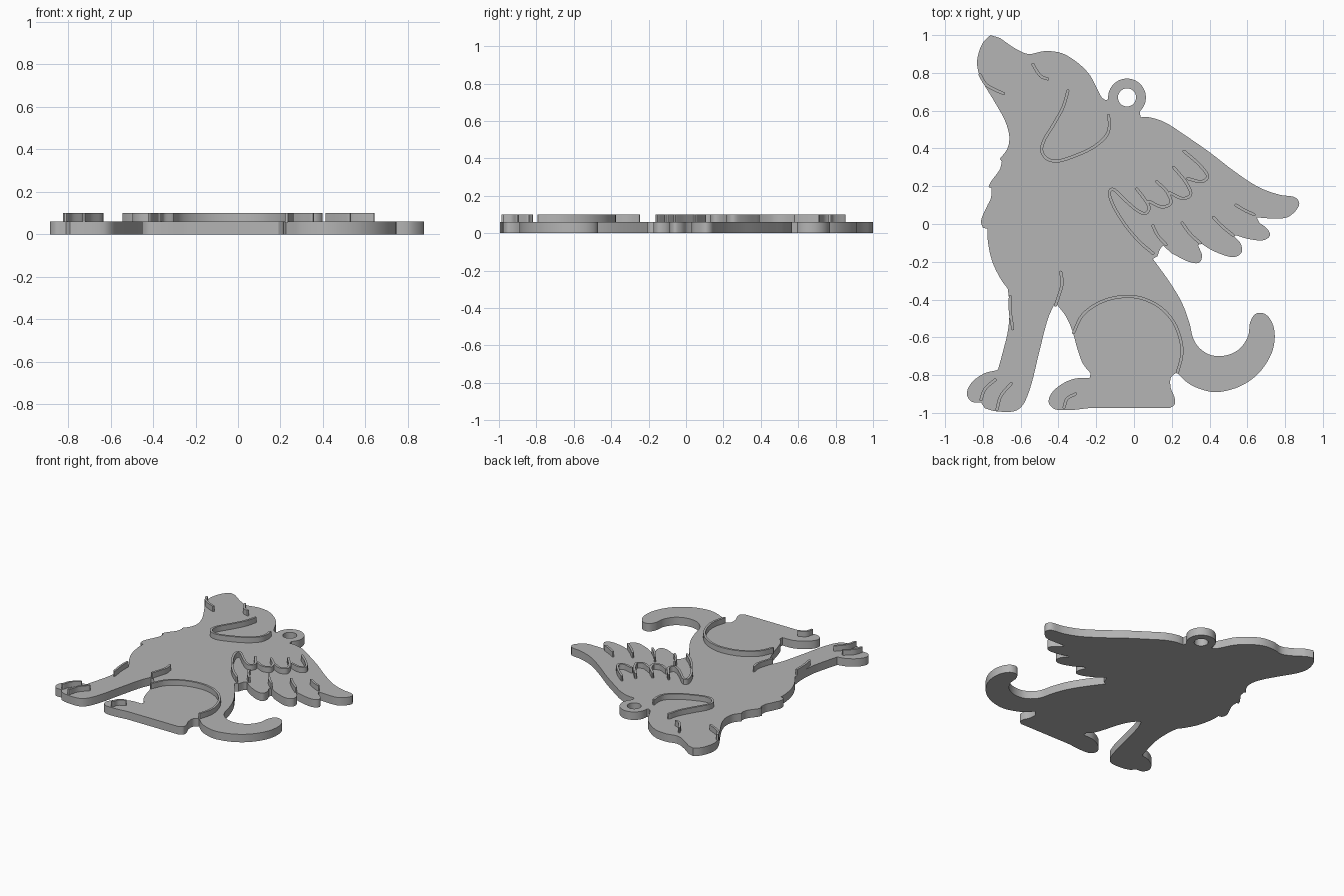
import bpy
import bmesh
import math
from mathutils import Vector

PLATE_TOP = 0.06
RIDGE_TOP = 0.10
RIDGE_HALF_WIDTH = 0.008

default_cube = bpy.data.objects.get("Cube")
if default_cube:
    bpy.data.objects.remove(default_cube, do_unlink=True)

grey = bpy.data.materials.new("plain_grey")
grey.use_nodes = True
colour = (0.46, 0.46, 0.46, 1)
grey.diffuse_color = colour
grey.node_tree.nodes["Principled BSDF"].inputs["Base Color"].default_value = colour


def smooth_path(points, steps=5):
    """Centripetal spline through the points, with free ends."""
    pts = [Vector(p) for p in points]
    if len(pts) < 3:
        return pts
    pts = [2 * pts[0] - pts[1]] + pts + [2 * pts[-1] - pts[-2]]
    path = []
    for a, b, c, d in zip(pts, pts[1:], pts[2:], pts[3:]):
        ta = math.sqrt((b - a).length)
        tb = ta + math.sqrt((c - b).length)
        tc = tb + math.sqrt((d - c).length)
        for i in range(steps):
            t = ta + (tb - ta) * i / steps
            ab = a.lerp(b, t / ta)
            bc = b.lerp(c, (t - ta) / (tb - ta))
            cd = c.lerp(d, (t - tb) / (tc - tb))
            path.append(ab.lerp(bc, t / tb).lerp(bc.lerp(cd, (t - ta) / (tc - ta)), (t - ta) / (tb - ta)))
    return path + [pts[-2]]


def arc(centre, radius, start, end, steps):
    """Points on a circular arc, angles in degrees."""
    angles = [math.radians(start + (end - start) * i / steps) for i in range(steps + 1)]
    return [Vector(centre) + radius * Vector((math.cos(a), math.sin(a))) for a in angles]


def slab(name, loops, bottom, top):
    """Flat plate filled inside the first loop, with later loops as holes."""
    curve = bpy.data.curves.new(name, "CURVE")
    curve.dimensions = "2D"
    curve.fill_mode = "BOTH"
    curve.extrude = (top - bottom) / 2
    for loop in loops:
        spline = curve.splines.new("POLY")
        spline.points.add(len(loop) - 1)
        for point, position in zip(spline.points, loop):
            point.co = (position.x, position.y, 0, 1)
        spline.use_cyclic_u = True
    obj = bpy.data.objects.new(name, curve)
    bpy.context.collection.objects.link(obj)
    bpy.ops.object.select_all(action="DESELECT")
    obj.select_set(True)
    bpy.context.view_layer.objects.active = obj
    bpy.ops.object.convert(target="MESH")
    obj = bpy.context.object
    obj.name = name
    mesh = bmesh.new()
    mesh.from_mesh(obj.data)
    bmesh.ops.remove_doubles(mesh, verts=mesh.verts, dist=0.0001)
    bmesh.ops.translate(mesh, verts=mesh.verts, vec=(0, 0, (top + bottom) / 2))
    bmesh.ops.recalc_face_normals(mesh, faces=mesh.faces)
    mesh.to_mesh(obj.data)
    mesh.free()
    obj.data.materials.clear()
    obj.data.materials.append(grey)
    bpy.ops.object.shade_smooth_by_angle(angle=math.radians(30))


def ridge(name, points):
    """Thin raised line with round ends, following a smooth path."""
    path = smooth_path(points)
    left, right = [], []
    for i, p in enumerate(path):
        along = (path[min(i + 1, len(path) - 1)] - path[max(i - 1, 0)]).normalized()
        side = Vector((-along.y, along.x)) * RIDGE_HALF_WIDTH
        left.append(p + side)
        right.append(p - side)

    def cap(p, q):
        heading = math.degrees(math.atan2(q.y - p.y, q.x - p.x))
        return arc(q, RIDGE_HALF_WIDTH, heading - 90, heading + 90, 6)[1:-1]

    loop = right + cap(path[-2], path[-1]) + left[::-1] + cap(path[1], path[0])
    slab(name, [loop], PLATE_TOP - 0.005, RIDGE_TOP)


# Outline sections run anticlockwise from the nose; a corner lies between sections
throat = [(-.76, 1), (-.8, .96), (-.83, .87), (-.825, .81), (-.8, .75), (-.74, .65),
          (-.68, .54), (-.66, .46), (-.67, .4), (-.71, .345)]
chest_tufts = [
    [(-.7, .33), (-.71, .29), (-.76, .22), (-.77, .195)],
    [(-.755, .19), (-.757, .14), (-.78, .09), (-.81, .015), (-.8, -.02)],
    [(-.775, -.025), (-.775, -.08), (-.75, -.2), (-.7, -.3), (-.67, -.34)],
]
front_leg = [
    [(-.668, -.345), (-.66, -.42), (-.665, -.55), (-.695, -.68), (-.72, -.77)],
    [(-.73, -.775), (-.79, -.79), (-.86, -.84), (-.885, -.9), (-.86, -.94), (-.81, -.945)],
    [(-.79, -.975), (-.74, -.99), (-.63, -.99), (-.59, -.96), (-.55, -.87), (-.5, -.67),
     (-.455, -.5), (-.425, -.43)],
]
hind_leg = [
    [(-.405, -.43), (-.36, -.49), (-.325, -.57), (-.3, -.66), (-.27, -.74), (-.23, -.79)],
    [(-.235, -.815), (-.32, -.82), (-.4, -.86), (-.445, -.91), (-.45, -.95), (-.42, -.98),
     (-.34, -.985), (-.24, -.975)],
    [(.19, -.975), (.215, -.955), (.215, -.92), (.195, -.87), (.195, -.815), (.225, -.785)],
]
tail_and_back = [(.23, -.79), (.29, -.845), (.37, -.88), (.44, -.89), (.56, -.86), (.66, -.79),
                 (.73, -.68), (.745, -.58), (.725, -.51), (.69, -.475), (.645, -.475),
                 (.615, -.52), (.605, -.59), (.56, -.66), (.49, -.695), (.41, -.695),
                 (.35, -.66), (.315, -.61), (.295, -.53), (.255, -.42), (.19, -.31), (.1, -.185)]
wing_feathers = [
    [(.125, -.17), (.14, -.13), (.155, -.115)],
    [(.2, -.155), (.29, -.2), (.345, -.205), (.36, -.17), (.34, -.115)],
    [(.35, -.1), (.425, -.145), (.53, -.175), (.57, -.15), (.565, -.105), (.525, -.06)],
    [(.54, -.06), (.61, -.08), (.69, -.085), (.72, -.06), (.705, -.025), (.665, .005)],
    [(.65, .035), (.72, .03), (.81, .035), (.86, .075), (.875, .11), (.855, .14), (.77, .155),
     (.66, .195), (.53, .28), (.4, .38), (.27, .47), (.16, .54), (.08, .565), (.035, .565)],
]
head_top = [(-.15, .655), (-.17, .67), (-.195, .715), (-.235, .79), (-.3, .855), (-.385, .905),
            (-.475, .915), (-.56, .9), (-.63, .93), (-.71, .985)]

# Hanging ring on the neck, part of the plate
ring_centre = (-.037, .67)
ring_edge = arc(ring_centre, .1, -48, 185, 36)
ring_hole = arc(ring_centre, .048, 0, 350, 35)

outline = []
for section in [throat, *chest_tufts, *front_leg, *hind_leg, tail_and_back, *wing_feathers]:
    outline += smooth_path(section)
outline += ring_edge + smooth_path(head_top)
slab("body_plate", [outline, ring_hole], 0, PLATE_TOP)

# Raised lines on the head
ridge("closed_eye", [(-.535, .845), (-.515, .81), (-.49, .78), (-.457, .768)])
ridge("mouth", [(-.815, .79), (-.785, .74), (-.745, .715), (-.69, .69)])
ridge("ear", [(-.35, .705), (-.375, .62), (-.43, .52), (-.48, .435), (-.488, .385), (-.46, .345),
              (-.41, .333), (-.315, .36), (-.21, .41), (-.145, .47), (-.13, .52), (-.135, .575)])

# Raised lines on the legs and paws
ridge("far_leg_line", [(-.655, -.385), (-.655, -.46), (-.642, -.555)])
ridge("near_leg_line", [(-.388, -.255), (-.38, -.31), (-.395, -.37), (-.415, -.43)])
ridge("haunch", [(-.32, -.575), (-.275, -.485), (-.19, -.42), (-.09, -.388), (.02, -.388),
                 (.13, -.435), (.21, -.52), (.25, -.63), (.252, -.7), (.23, -.785)])
ridge("front_toe_outer", [(-.81, -.93), (-.79, -.875), (-.735, -.825)])
ridge("front_toe_inner", [(-.725, -.98), (-.705, -.91), (-.65, -.845)])
ridge("hind_toe", [(-.37, -.97), (-.355, -.925), (-.31, -.9)])

# Raised scallops and feather strokes on the wing
ridge("wing_edge", [(.1, -.155), (.03, -.095), (-.05, 0), (-.115, .11), (-.13, .17), (-.115, .185),
                    (-.04, .12), (.02, .07), (.06, .055), (.08, .085), (.05, .14), (.015, .185)])
ridge("wing_scallop_lower", [(.08, .12), (.15, .09), (.195, .11), (.175, .17), (.12, .225)])
ridge("wing_scallop_middle", [(.19, .165), (.26, .135), (.3, .155), (.275, .22), (.21, .3)])
ridge("wing_scallop_upper", [(.285, .24), (.36, .225), (.39, .25), (.35, .31), (.265, .385)])
ridge("feather_stroke_inner", [(.1, -.01), (.125, -.06), (.17, -.11)])
ridge("feather_stroke_middle", [(.255, .005), (.3, -.055), (.35, -.1)])
ridge("feather_stroke_outer", [(.42, .035), (.47, -.015), (.525, -.06)])
ridge("feather_stroke_tip", [(.54, .1), (.585, .073), (.635, .05)])
